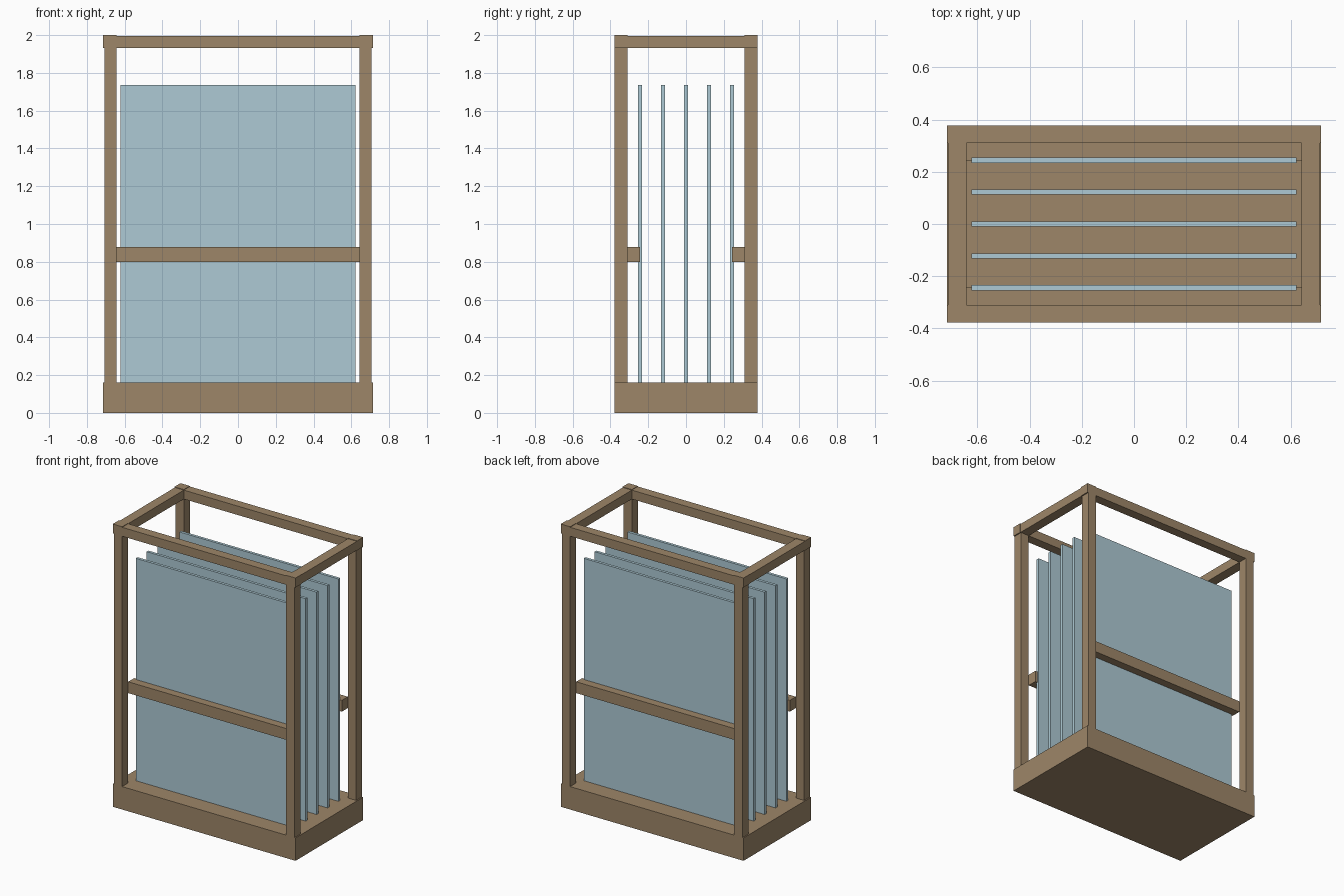
import bpy

if "Cube" in bpy.data.objects:
    bpy.data.objects.remove(bpy.data.objects["Cube"])


def material(name, color):
    m = bpy.data.materials.new(name)
    m.diffuse_color = color
    m.use_nodes = True
    m.node_tree.nodes["Principled BSDF"].inputs["Base Color"].default_value = m.diffuse_color
    return m


wood = material("wood", (0.34, 0.24, 0.14, 1))
glass = material("pale_blue", (0.42, 0.59, 0.66, 1))


def box(name, x, y, z, mat):
    """Box from (min, max) ranges on each axis."""
    bpy.ops.mesh.primitive_cube_add(size=1, location=[(a + b) / 2 for a, b in (x, y, z)])
    o = bpy.context.object
    o.name = name
    o.scale = [abs(b - a) for a, b in (x, y, z)]
    bpy.ops.object.transform_apply(location=False, rotation=False, scale=True)
    o.data.materials.append(mat)


X, XI = 0.715, 0.642    # outer and inner half width of the frame
Y, YI = 0.378, 0.311    # outer and inner half depth of the frame
BASE, CAP, TOP = 0.162, 1.933, 2.0

# Base plinth
box("base", (-X, X), (-Y, Y), (0, BASE), wood)

# Corner posts and their caps
for sx in (-1, 1):
    for sy in (-1, 1):
        box("corner_post", (sx * XI, sx * 0.707), (sy * YI, sy * Y), (BASE, CAP), wood)
        box("post_cap", (sx * XI, sx * X), (sy * YI, sy * Y), (CAP, TOP), wood)

# Top rails along the sides, and front and back
for s in (-1, 1):
    box("side_top_rail", (s * XI, s * 0.712), (-YI, YI), (CAP, 1.996), wood)
    box("long_top_rail", (-XI, XI), (s * YI, s * Y), (CAP, 1.996), wood)
    # Retaining rail at mid height
    box("middle_rail", (-XI, XI), (s * 0.244, s * YI), (0.798, 0.878), wood)

# Upright sheets
for i in range(5):
    y = (i - 2) * 0.122
    box("sheet", (-0.622, 0.622), (y - 0.01, y + 0.01), (BASE, 1.735), glass)
